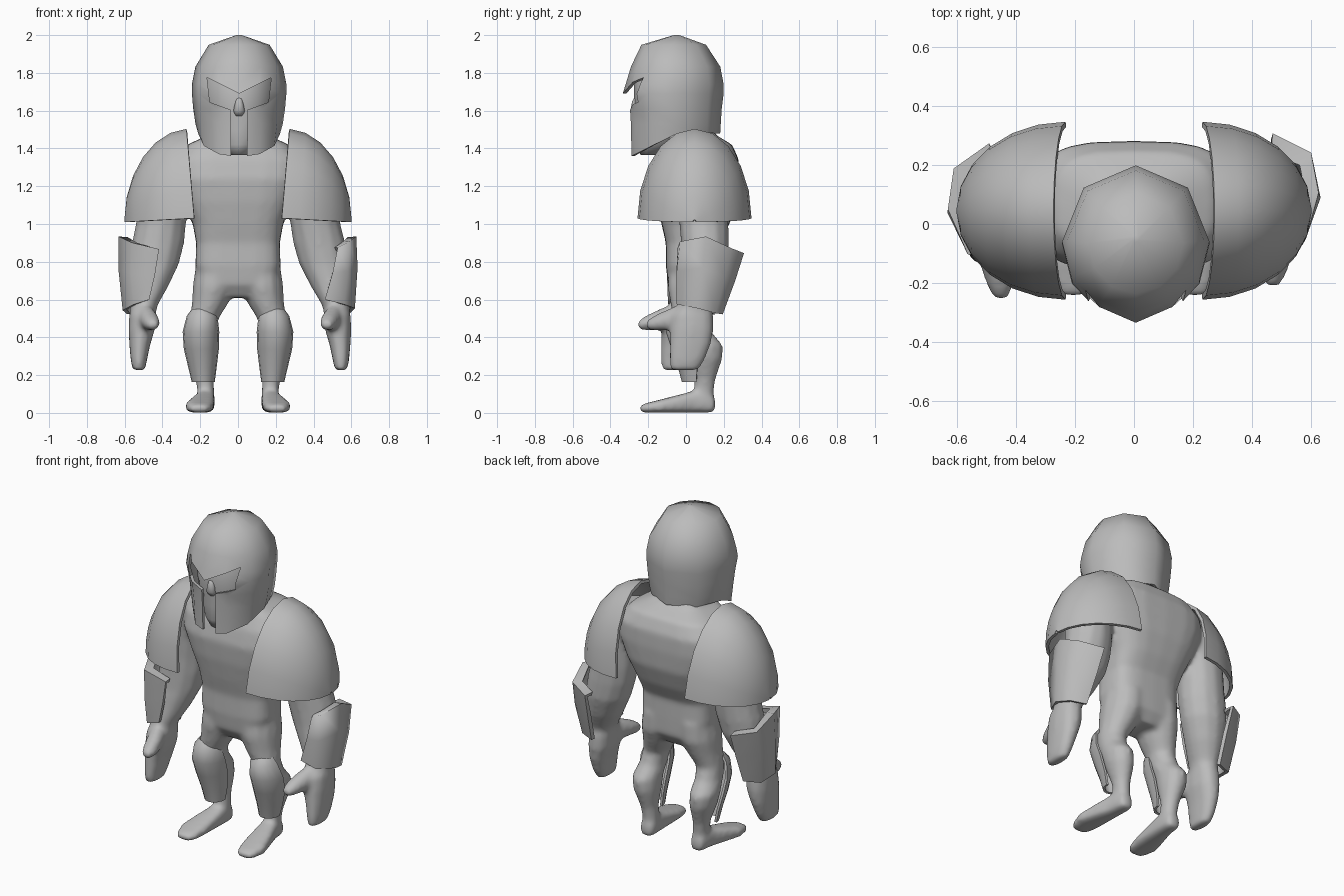
import bpy, bmesh
from math import sin, cos, pi, radians, sqrt

if "Cube" in bpy.data.objects:
    bpy.data.objects.remove(bpy.data.objects["Cube"])

grey = bpy.data.materials.new("plain_grey")
grey.diffuse_color = (0.5, 0.5, 0.5, 1)
grey.use_nodes = True
grey.node_tree.nodes["Principled BSDF"].inputs["Base Color"].default_value = grey.diffuse_color


def finish(ob, angle):
    """Apply the modifiers and smooth the shading up to an edge angle."""
    bpy.ops.object.select_all(action='DESELECT')
    bpy.context.view_layer.objects.active = ob
    ob.select_set(True)
    bpy.ops.object.convert(target='MESH')
    bpy.ops.object.shade_smooth_by_angle(angle=radians(angle))


def skin(name, rows, closed=True, thick=0, mirror=False, cutter=None, angle=50):
    """Bridge rows of points into a surface; closed rows are capped at both ends."""
    bm = bmesh.new()
    vs = [[bm.verts.new(p) for p in row] for row in rows]
    n = len(rows[0])
    for a, b in zip(vs, vs[1:]):
        for i in range(n if closed else n - 1):
            j = (i + 1) % n
            bm.faces.new((a[i], a[j], b[j], b[i]))
    if closed:
        bm.faces.new(vs[0])
        if not thick:
            bm.faces.new(vs[-1])
    bmesh.ops.recalc_face_normals(bm, faces=bm.faces)
    me = bpy.data.meshes.new(name)
    bm.to_mesh(me)
    bm.free()
    ob = bpy.data.objects.new(name, me)
    bpy.context.collection.objects.link(ob)
    me.materials.append(grey)
    if thick:
        m = ob.modifiers.new("shell", 'SOLIDIFY')
        m.thickness, m.offset = thick, 0
    if cutter:
        m = ob.modifiers.new("opening", 'BOOLEAN')
        m.object, m.operation, m.solver = cutter, 'DIFFERENCE', 'EXACT'
    if mirror:
        m = ob.modifiers.new("mirror", 'MIRROR')
        m.use_mirror_merge = False
    finish(ob, angle)
    return ob


def ring(x, y, z, r1, r2, n=12, p=1.0, axis='z', degrees=None):
    """Superellipse ring, level (axis z) or upright across y (axis y)."""
    pts = []
    for d in degrees or [360 * i / n for i in range(n)]:
        c, s = cos(radians(d)), sin(radians(d))
        a = r1 * (abs(c) ** p) * (1 if c > 0 else -1)
        b = r2 * (abs(s) ** p) * (1 if s > 0 else -1)
        pts.append((x + a, y + b, z) if axis == 'z' else (x + a, y, z + b))
    return pts


def both_arms(name, rows):
    """Right side as given; the other side mirrored and swung slightly forward."""
    def swing(p):
        t = min(1, max(0, (1.05 - p[2]) / .45))
        return (.02 * t - p[0], p[1] - .045 * t, p[2])
    return [skin("right_" + name, rows),
            skin("left_" + name, [[swing(p) for p in row] for row in rows])]


# Torso: hips, waist, broad chest, sloping shoulders and neck
torso = [(.04, .61, .10, .09), (.04, .68, .20, .135), (.035, .78, .226, .142),
         (.035, .90, .222, .142), (.05, 1.0, .24, .18), (.06, 1.12, .29, .212),
         (.06, 1.24, .34, .222), (.07, 1.34, .34, .21), (.07, 1.42, .27, .175),
         (.03, 1.47, .16, .13), (-.03, 1.58, .11, .11)]
parts = [skin("torso", [ring(0, y, z, a, b, 24, .62) for y, z, a, b in torso])]

# Legs
leg = [(.12, .045, .78, .105, .135), (.125, .04, .67, .116, .14),
       (.148, .03, .58, .097, .114), (.178, .02, .50, .077, .09),
       (.187, .04, .43, .072, .095), (.195, .09, .36, .078, .106),
       (.19, .10, .29, .074, .096), (.177, .10, .18, .049, .058),
       (.17, .095, .11, .046, .053), (.17, .095, .04, .046, .053)]
parts.append(skin("legs", [ring(*r) for r in leg], mirror=True))

# Feet: low wedges, toes turned slightly outward
foot = [(.17, .155, .04, .035, .04), (.17, .12, .055, .048, .055),
        (.175, .05, .06, .053, .06), (.19, -.04, .048, .066, .048),
        (.205, -.14, .035, .077, .035), (.205, -.21, .026, .062, .026),
        (.205, -.245, .02, .04, .02)]
parts.append(skin("feet", [ring(*r, p=.65, axis='y') for r in foot], mirror=True))

# Arms
arm = [(.31, .07, 1.38, .08, .09), (.36, .07, 1.28, .13, .13),
       (.40, .085, 1.12, .137, .135), (.41, .095, 1.0, .134, .132),
       (.43, .10, .90, .14, .128), (.455, .10, .79, .133, .123),
       (.49, .08, .67, .106, .108), (.52, .05, .57, .076, .092),
       (.525, .04, .50, .064, .09)]
parts += both_arms("arm", [ring(*r) for r in arm])

# Mitten hands and thumbs
hand = [(.52, .05, .58, .06, .08), (.525, .035, .52, .072, .11),
        (.53, .03, .44, .07, .117), (.54, .022, .36, .056, .11),
        (.545, .005, .28, .044, .095), (.545, -.01, .225, .033, .075)]
parts += both_arms("hand", [ring(*r, p=.85) for r in hand])
thumb = [(.525, .02, .49, .05, .08), (.505, -.05, .50, .052, .07),
         (.488, -.11, .49, .05, .054), (.475, -.17, .475, .043, .04),
         (.47, -.21, .465, .026, .022)]
parts += both_arms("thumb", [ring(*r, axis='y') for r in thumb])

# Fuse the limbs and torso into one soft skin
bpy.ops.object.select_all(action='DESELECT')
for ob in parts:
    ob.select_set(True)
body = parts[0]
bpy.context.view_layer.objects.active = body
bpy.ops.object.join()
body.name = "body"
m = body.modifiers.new("fuse", 'REMESH')
m.mode, m.voxel_size = 'VOXEL', .013
m = body.modifiers.new("soften", 'SMOOTH')
m.factor, m.iterations = .5, 12
finish(body, 80)

# Shoulder guards: quarter domes with a leaning inner edge
dome = []
for i in range(7):
    u = .35 * sin(i / 6 * pi / 2 * .985)
    k = sqrt(1 - (u / .35) ** 2)
    row = []
    for j in range(11):
        t = pi * j / 10
        lean = (.04 * sin(t) - .012) * (1 - u / .35)
        row.append((.243 + u + lean, .045 - .293 * k * cos(t),
                    1.03 - .02 * u / .35 + .465 * k * sin(t)))
    dome.append(row)
skin("shoulder_guards", dome, closed=False, thick=.018, mirror=True, angle=50)

# Forearm guards wrapped round the outer side, lipped in toward the arm on top
right_guard = [[(.53, -.035, .87), (.585, -.025, .90), (.62, .105, .925),
                (.595, .235, .865), (.468, .298, .84)],
               [(.50, -.04, .74), (.575, -.04, .75), (.622, .09, .77),
                (.60, .20, .72), (.48, .25, .70)],
               [(.46, -.04, .60), (.555, -.04, .575), (.608, .06, .555),
                (.585, .15, .53), (.50, .185, .525)]]
left_guard = [[(-.42, -.095, .86), (-.56, -.095, .895), (-.625, .05, .925),
               (-.605, .182, .86), (-.487, .265, .84)],
              [(-.44, -.09, .73), (-.56, -.09, .74), (-.622, .04, .76),
               (-.60, .15, .71), (-.485, .21, .70)],
              [(-.47, -.085, .60), (-.545, -.085, .575), (-.60, .01, .545),
               (-.58, .11, .525), (-.49, .145, .525)]]
for name, rows, cx, cy in [("right", right_guard, .46, .10), ("left", left_guard, -.455, .06)]:
    lip = [(cx + .78 * (x - cx), cy + .72 * (y - cy), z - .005) for x, y, z in rows[0]]
    skin(name + "_forearm_guard", [lip] + rows, closed=False, thick=.022, angle=75)

# Shin guards: half sleeves in front of knee and shin (x, front y, z, width, depth)
guard = []
for x, yf, z, a, b in [(.19, -.06, .545, .05, .05), (.19, -.095, .51, .075, .09),
                       (.196, -.10, .43, .09, .12), (.194, -.07, .34, .086, .12),
                       (.188, -.035, .24, .068, .095), (.184, -.015, .165, .054, .07)]:
    guard.append([(x + a * cos(pi + pi * i / 8), yf + b + b * sin(pi + pi * i / 8), z)
                  for i in range(9)])
skin("shin_guards", guard, closed=False, thick=.014, mirror=True, angle=55)

# Head inside the helmet
head = [(-.19, 1.365, .05, .05), (-.14, 1.42, .10, .125), (-.08, 1.50, .16, .185),
        (-.06, 1.62, .19, .215), (-.06, 1.75, .195, .215), (-.06, 1.87, .15, .16)]
skin("head", [ring(.006, y, z, a, b) for y, z, a, b in head], angle=80)
nose = [(-.255, 1.68, .012, .012), (-.265, 1.65, .02, .02),
        (-.272, 1.60, .03, .022), (-.25, 1.57, .022, .02)]
skin("nose", [ring(.006, y, z, a, b, 8) for y, z, a, b in nose], angle=80)

# Cutter for the T-shaped face opening with a V brow
half = [(0, 1.69), (.17, 1.775), (.155, 1.645), (.045, 1.605), (.04, 1.2)]
outline = half + [(-x, z) for x, z in half[:0:-1]]
cut = skin("face_opening_cutter", [[(x + .006, y, z) for x, z in outline] for y in (-.6, -.12)])
cut.hide_render = True
cut.hide_set(True)

# Helmet: faceted shell, rounder in front, lower edge dropping toward the front
around = [0, 45, 90, 135, 180, 210, 240, 270, 300, 330]
helm = [(-.05, 1.992, .01, .01), (-.065, 1.942, .155, .165),
        (-.055, 1.83, .223, .228), (-.06, 1.74, .241, .25), (-.068, 1.69, .241, .258),
        (-.06, 1.61, .234, .24), (-.06, 1.53, .222, .235)]
rows = [ring(.006, y, z, a, b, degrees=around) for y, z, a, b in helm]
rows.append([(x, y, 1.48 - .52 * max(0, -.05 - y))
             for x, y, z in ring(.006, -.06, 0, .206, .232, degrees=around)])
skin("helmet", rows, thick=.018, cutter=cut, angle=58)
